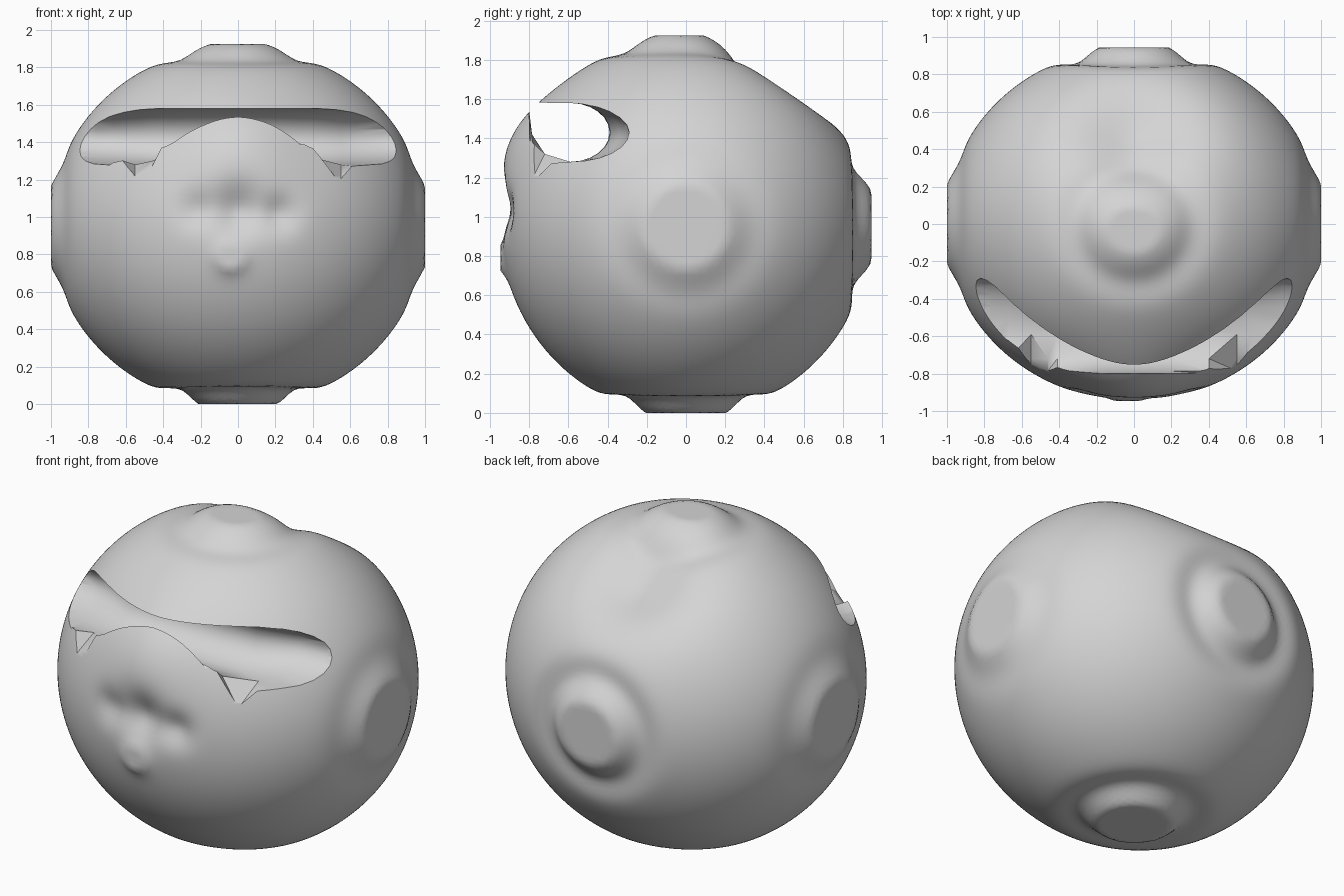
import bpy, bmesh
from math import exp, cos, sin, pi, radians
from mathutils import Vector

cube = bpy.data.objects.get("Cube")
if cube:
    bpy.data.objects.remove(cube, do_unlink=True)

CENTRE_Z = 0.95

clay = bpy.data.materials.new("plain_grey")
clay.use_nodes = True
GREY = (0.66, 0.66, 0.66, 1)
clay.diffuse_color = GREY
clay.node_tree.nodes["Principled BSDF"].inputs["Base Color"].default_value = GREY


def make_object(name, bm):
    mesh = bpy.data.meshes.new(name)
    bm.to_mesh(mesh)
    bm.free()
    mesh.materials.append(clay)
    obj = bpy.data.objects.new(name, mesh)
    bpy.context.collection.objects.link(obj)
    return obj


def bell(value, width):
    return exp(-(value / width) ** 2)


def clamp(value, low, high):
    return max(low, min(high, value))


# Raised pads on the axes: direction, depth of the ring around the pad
PADS = [((1, 0, 0), 0.015), ((-1, 0, 0), 0.015), ((0, 1, 0), 0.045),
        ((0, 0, 1), 0.03), ((0, 0, -1), 0.05)]
# Soft bumps and dents: direction, height, angular width
BUMPS = [((0, 0.54, 0.84), -0.15, 0.34),      # flattened upper back
         ((0, -0.87, 0.45), 0.05, 0.3),       # bulge below the groove
         ((0, -0.9, 0.09), -0.085, 0.14),     # hollow under the arch
         ((0.22, -0.9, 0.07), -0.05, 0.1),    # arch ends
         ((-0.22, -0.9, 0.09), -0.04, 0.1),
         ((-0.04, -0.94, -0.17), 0.045, 0.08)]  # small pointed nose


def surface(direction):
    x, y, z = direction
    r = ((x / 1.01) ** 2 + (y / 0.945) ** 2 + (z / 0.965) ** 2) ** -0.5
    for axis, ring in PADS:
        a = direction.angle(Vector(axis))
        r += 0.04 * bell(a, 0.24) - ring * bell(a - 0.34, 0.1)
    for axis, height, width in BUMPS:
        r += height * bell(direction.angle(Vector(axis)), width)
    p = direction * r
    return Vector((clamp(p.x, -1, 1), clamp(p.y, -0.945, 0.945),
                   clamp(p.z, -0.95, 0.975) + CENTRE_Z))


# Lumpy ball
bm = bmesh.new()
bmesh.ops.create_icosphere(bm, subdivisions=6, radius=1)
for v in bm.verts:
    v.co = surface(v.co.normalized())
ball = make_object("lumpy_ball", bm)

# Groove cutter: x position and height of the torn front wall
STATIONS = [(-1.1, 1.24), (-0.75, 1.23), (-0.67, 1.3), (-0.55, 1.19), (-0.46, 1.26),
            (-0.41, 1.38), (-0.2, 1.5), (0, 1.545), (0.18, 1.5), (0.4, 1.37),
            (0.55, 1.18), (0.63, 1.23), (0.8, 1.25), (1.1, 1.25)]


def groove_section(x, wall):
    t = clamp((abs(x) - 0.35) / 0.4, 0, 1)
    depth = 0.2 + 0.1 * t * t * (3 - 2 * t)
    pts = []
    for i in range(13):
        a = pi / 2 - pi * i / 12
        pts.append((-0.59 + depth * cos(a), 1.43 + 0.15 * sin(a)))
    pts += [(-0.72, min(1.32, wall + 0.04)), (-0.785, min(1.42, wall + 0.01)),
            (-0.8, wall), (-1.1, wall - 0.25), (-1.1, 1.585)]
    return [Vector((x, y, z)) for y, z in pts]


bm = bmesh.new()
rings = [[bm.verts.new(p) for p in groove_section(x, w)] for x, w in STATIONS]
for a, b in zip(rings, rings[1:]):
    for i in range(len(a)):
        j = (i + 1) % len(a)
        bm.faces.new((a[i], a[j], b[j], b[i]))
bm.faces.new(rings[0])
bm.faces.new(rings[-1])
bmesh.ops.recalc_face_normals(bm, faces=bm.faces)
bmesh.ops.triangulate(bm, faces=bm.faces)
cutter = make_object("groove_cutter", bm)
cutter.hide_render = True

# Cut the groove and smooth the result
cut = ball.modifiers.new("groove", 'BOOLEAN')
cut.operation = 'DIFFERENCE'
cut.solver = 'EXACT'
cut.object = cutter
for other in bpy.context.selected_objects:
    other.select_set(False)
bpy.context.view_layer.objects.active = ball
ball.select_set(True)
bpy.ops.object.modifier_apply(modifier=cut.name)
bpy.data.objects.remove(cutter, do_unlink=True)
bpy.ops.object.shade_smooth_by_angle(angle=radians(40))
